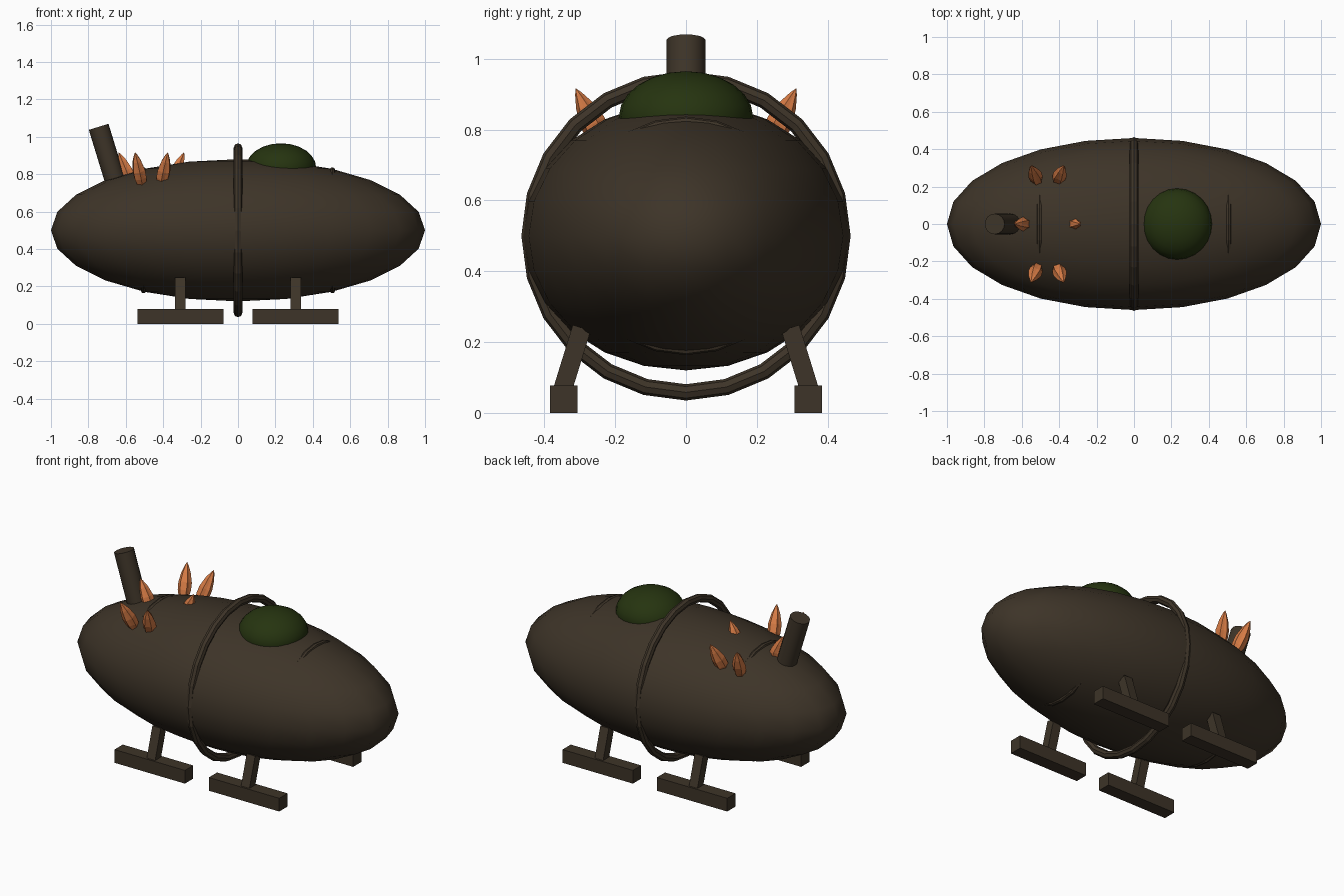
import bpy
import bmesh
from math import pi, sin, cos
from mathutils import Vector, Matrix

cube = bpy.data.objects.get("Cube")
if cube:
    bpy.data.objects.remove(cube, do_unlink=True)


def make_material(name, rgb):
    mat = bpy.data.materials.new(name)
    mat.use_nodes = True
    mat.diffuse_color = (*rgb, 1)
    mat.node_tree.nodes["Principled BSDF"].inputs["Base Color"].default_value = (*rgb, 1)
    return mat


brown = make_material("dark brown", (0.047, 0.034, 0.021))
green = make_material("dark green glass", (0.019, 0.034, 0.005))
orange = make_material("flame orange", (0.68, 0.2, 0.06))


def finish(name, mat, smooth=False):
    ob = bpy.context.object
    ob.name = name
    ob.data.materials.append(mat)
    if smooth:
        bpy.ops.object.transform_apply(location=False, rotation=False, scale=True)
        bpy.ops.object.shade_smooth_by_angle(angle=pi / 4)
    return ob


def ellipsoid(name, mat, loc, scale, segments, rings):
    bpy.ops.mesh.primitive_uv_sphere_add(segments=segments, ring_count=rings, radius=1, location=loc)
    bpy.context.object.scale = scale
    return finish(name, mat, True)


def hoop(name, x, major, minor):
    bpy.ops.mesh.primitive_torus_add(location=(x, 0, 0.5), rotation=(0, pi / 2, 0),
                                     major_segments=24, minor_segments=8,
                                     major_radius=major, minor_radius=minor)
    finish(name, brown)


def box(name, loc, size, tilt=0):
    bpy.ops.mesh.primitive_cube_add(size=1, location=loc, rotation=(tilt, 0, 0))
    bpy.context.object.scale = size
    finish(name, brown)


def flame(name, base, tip):
    # ridged, pointed leaf lathed along the line from base to tip
    base, tip = Vector(base), Vector(tip)
    axis = tip - base
    turn = axis.to_track_quat("Z", "Y").to_matrix().to_4x4()
    bm = bmesh.new()
    rows = []
    sides = 12
    for t, r in ((0.12, 0.026), (0.3, 0.036), (0.5, 0.037), (0.75, 0.025), (0.92, 0.01)):
        row = []
        for i in range(sides):
            k = r * (0.82 if i % 2 else 1)
            a = 2 * pi * i / sides
            row.append(bm.verts.new((k * cos(a), k * sin(a), t * axis.length)))
        rows.append(row)
    for low, high in zip(rows, rows[1:]):
        for i in range(sides):
            j = (i + 1) % sides
            bm.faces.new((low[i], low[j], high[j], high[i]))
    for row, height in ((rows[0], 0), (rows[-1], axis.length)):
        point = bm.verts.new((0, 0, height))
        for i in range(sides):
            bm.faces.new((row[i], row[(i + 1) % sides], point))
    bmesh.ops.recalc_face_normals(bm, faces=bm.faces)
    bm.transform(Matrix.Translation(base) @ turn)
    mesh = bpy.data.meshes.new(name)
    bm.to_mesh(mesh)
    bm.free()
    mesh.materials.append(orange)
    bpy.context.collection.objects.link(bpy.data.objects.new(name, mesh))


# Hull and canopy
ellipsoid("hull", brown, (0, 0, 0.5), (1, 0.46, 0.38), 24, 12)
ellipsoid("canopy", green, (0.23, 0, 0.835), (0.188, 0.19, 0.13), 24, 12)

# Bands around the hull
hoop("middle_hoop", 0, 0.442, 0.023)
hoop("left_hoop", 0.505, 0.322, 0.015)
hoop("right_hoop", -0.505, 0.322, 0.015)

# Leaning chimney
top, foot = Vector((-0.745, 0, 1.053)), Vector((-0.64, 0, 0.71))
bpy.ops.mesh.primitive_cylinder_add(vertices=16, radius=0.055, depth=(top - foot).length,
                                    location=(top + foot) / 2)
bpy.context.object.rotation_euler = (top - foot).to_track_quat("Z", "Y").to_euler()
finish("chimney", brown, True)

# Oval ring of six flames leaning outward
for n in range(6):
    a = n * pi / 3
    flame(f"flame_{n + 1}",
          (-0.463 + 0.095 * cos(a), 0.25 * sin(a), 0.725),
          (-0.463 + 0.175 * cos(a), 0.36 * sin(a), 0.917))

# Skids on inward-leaning struts
for side, sx in (("left", 1), ("right", -1)):
    for end, sy in (("front", -1), ("back", 1)):
        box(f"{end}_{side}_skid", (sx * 0.308, sy * 0.345, 0.039), (0.46, 0.077, 0.078))
        box(f"{end}_{side}_strut", (sx * 0.308, sy * 0.324, 0.145), (0.055, 0.053, 0.2), sy * 0.3)
